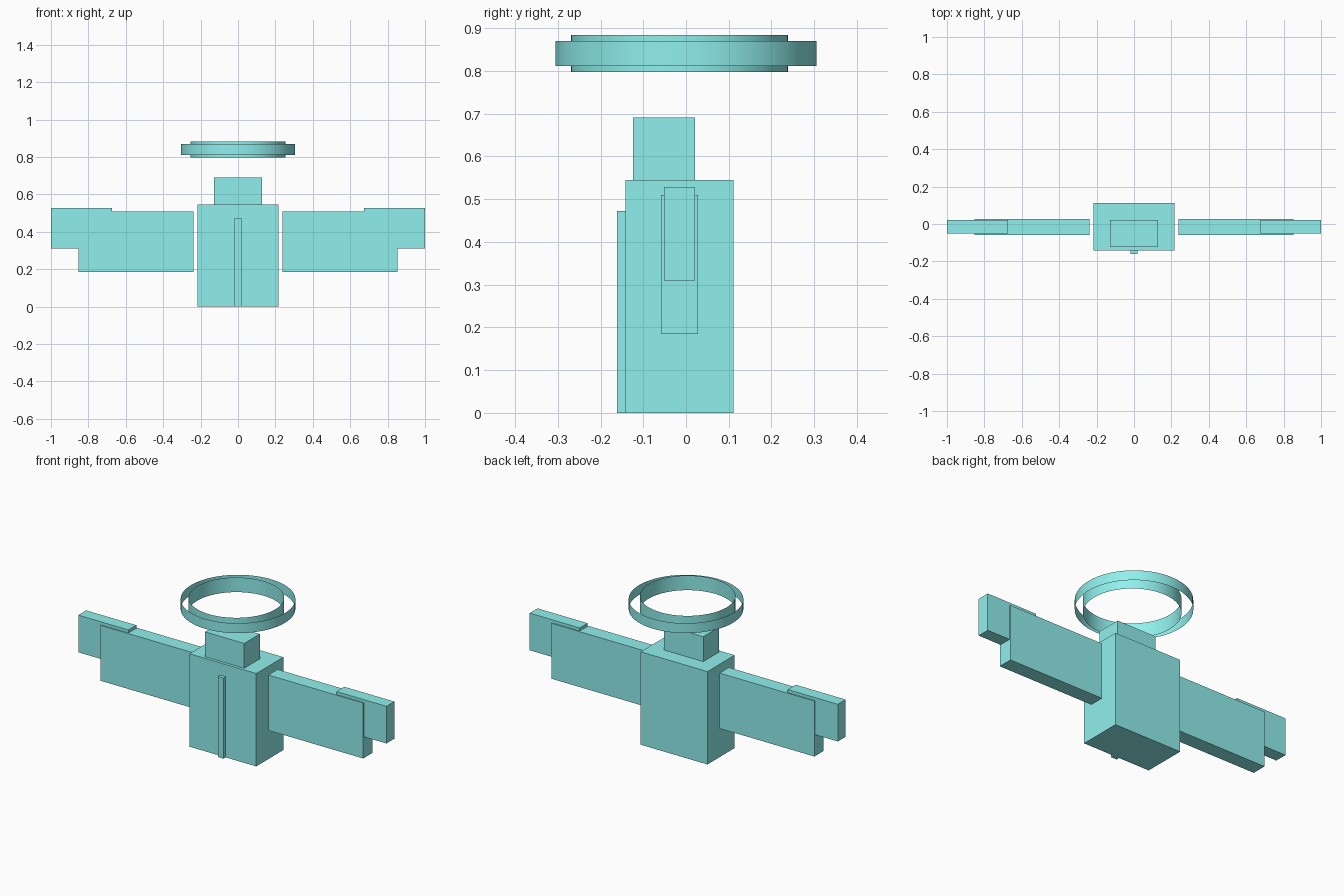
import bpy, bmesh
from mathutils import Vector

if "Cube" in bpy.data.objects:
    bpy.data.objects.remove(bpy.data.objects["Cube"])

teal = bpy.data.materials.new("teal")
teal.diffuse_color = (0.28, 0.87, 0.85, 1)
teal.use_nodes = True
teal.node_tree.nodes["Principled BSDF"].inputs["Base Color"].default_value = teal.diffuse_color


def box(name, lo, hi):
    lo, hi = Vector(lo), Vector(hi)
    bpy.ops.mesh.primitive_cube_add(size=1, location=(lo + hi) / 2)
    ob = bpy.context.object
    ob.name = name
    ob.scale = hi - lo
    bpy.ops.object.transform_apply(location=False, rotation=False, scale=True)
    ob.data.materials.append(teal)
    return ob


def band(name, radius, z0, z1, y=0.0, sides=64):
    # open-ended thin cylinder wall
    bpy.ops.mesh.primitive_cylinder_add(vertices=sides, radius=radius, depth=z1 - z0,
                                        end_fill_type='NOTHING', location=(0, y, (z0 + z1) / 2))
    ob = bpy.context.object
    ob.name = name
    bpy.ops.object.shade_smooth()
    ob.data.materials.append(teal)
    return ob


# Torso, head and front strip
box("body", (-0.217, -0.141, 0), (0.217, 0.111, 0.545))
box("head", (-0.127, -0.124, 0.545), (0.127, 0.021, 0.691))
box("front_strip", (-0.018, -0.161, 0), (0.018, -0.141, 0.473))

# Wings with raised tips on both sides
for side, s in (("right", 1), ("left", -1)):
    for part, x0, x1, y0, y1, z0, z1 in (
            ("wing", 0.237, 0.853, -0.058, 0.028, 0.185, 0.510),
            ("wing_tip", 0.675, 1.0, -0.052, 0.021, 0.310, 0.528)):
        xa, xb = sorted((s * x0, s * x1))
        box(f"{part}_{side}", (xa, y0, z0), (xb, y1, z1))

# Floating halo made of two open bands
band("halo_outer", 0.305, 0.812, 0.870)
band("halo_inner", 0.254, 0.798, 0.884, y=-0.015)
